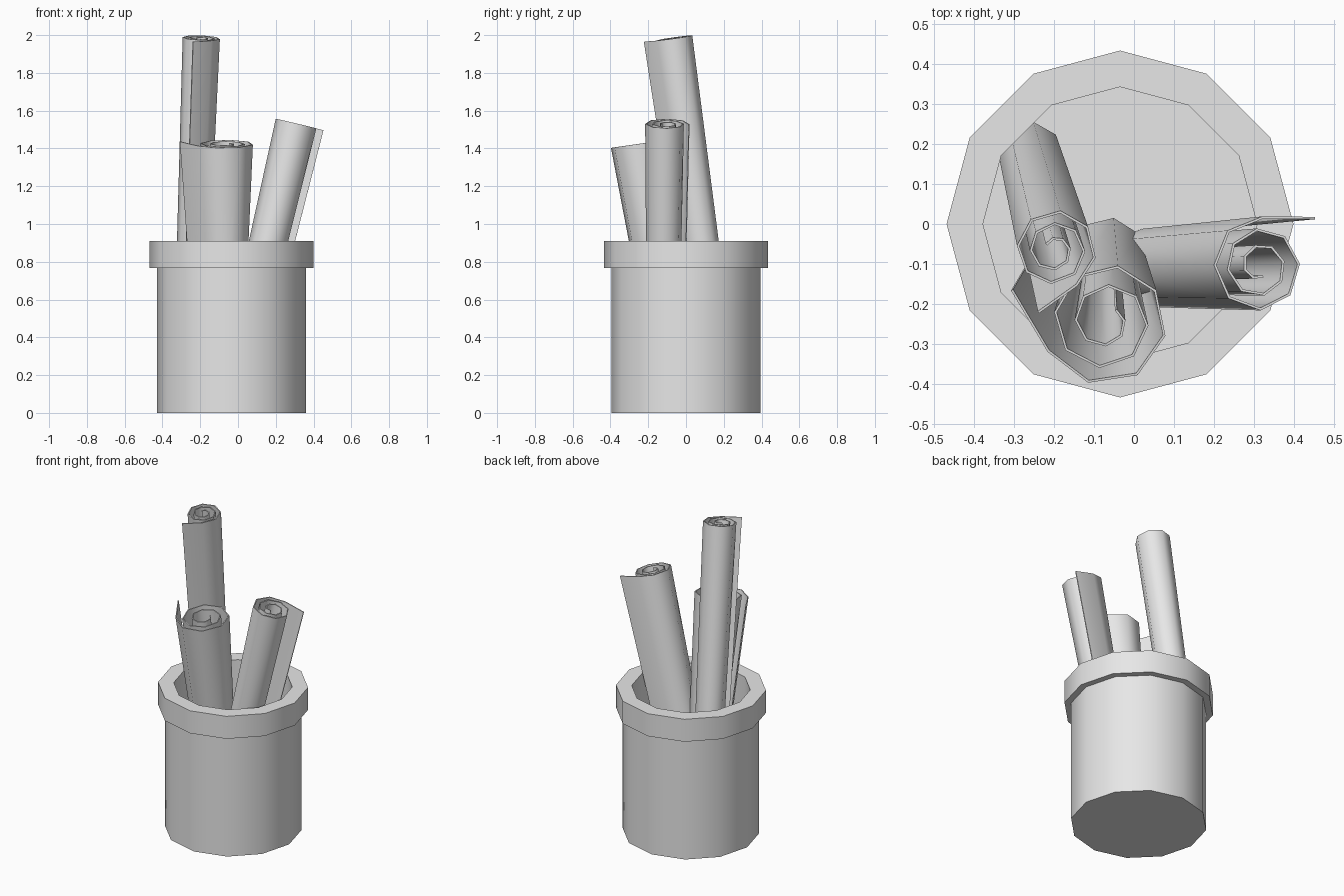
import bpy
import bmesh
import math
from mathutils import Vector

cube = bpy.data.objects.get("Cube")
if cube:
    bpy.data.objects.remove(cube, do_unlink=True)

grey = bpy.data.materials.new("plain_grey")
grey.use_nodes = True
grey.diffuse_color = (0.8, 0.8, 0.8, 1)
grey.node_tree.nodes["Principled BSDF"].inputs["Base Color"].default_value = (0.8, 0.8, 0.8, 1)


def finish(bm, name, angle):
    """Turn the bmesh into an object that is smooth up to the given angle."""
    bmesh.ops.recalc_face_normals(bm, faces=bm.faces[:])
    mesh = bpy.data.meshes.new(name)
    bm.to_mesh(mesh)
    bm.free()
    mesh.materials.append(grey)
    mesh.shade_smooth()
    mesh.set_sharp_from_angle(angle=math.radians(angle))
    obj = bpy.data.objects.new(name, mesh)
    bpy.context.collection.objects.link(obj)
    return obj


def lathe(name, profile, sides, center):
    """Closed turned shape; the first and last rings become flat caps."""
    bm = bmesh.new()
    rings = []
    for r, z in profile:
        rings.append([bm.verts.new((center + r * math.cos(2 * math.pi * k / sides),
                                    r * math.sin(2 * math.pi * k / sides), z))
                      for k in range(sides)])
    for a, b in zip(rings, rings[1:]):
        for k in range(sides):
            n = (k + 1) % sides
            bm.faces.new((a[k], a[n], b[n], b[k]))
    bm.faces.new(rings[0][::-1])
    bm.faces.new(rings[-1])
    return finish(bm, name, 35)


def scroll(name, top, bottom, size, taper, start):
    """Rolled sheet with a loose outer flap, narrowing towards its foot."""
    top, bottom = Vector(top), Vector(bottom)
    turn = Vector((0, 0, 1)).rotation_difference(top - bottom)
    bm = bmesh.new()
    rows = []
    for i in range(22):
        # Loose flap first, then a spiral winding inwards
        r = 0.25 if i == 0 else 0.168 * (1 - (i / 26) ** 1.3)
        a = math.radians(start + 46 * i)
        p = turn @ Vector((r * size * math.cos(a), r * size * math.sin(a), 0))
        rows.append((bm.verts.new(bottom + p * taper), bm.verts.new(top + p)))
    for (a, b), (c, d) in zip(rows, rows[1:]):
        bm.faces.new((a, c, d, b))
    bm.normal_update()
    bmesh.ops.solidify(bm, geom=bm.faces[:], thickness=0.006)
    return finish(bm, name, 60)


# Container with overhanging rim and raised inner floor
lathe("container", [(0.395, 0), (0.395, 0.767), (0.434, 0.767), (0.434, 0.91),
                    (0.343, 0.91), (0.343, 0.25)], 12, -0.035)

# Rolled sheets standing in the container
scroll("tall_scroll", (-0.2, -0.065, 1.985), (-0.265, 0.175, 0.26), 0.655, 0.82, 257)
scroll("wide_scroll", (-0.07, -0.243, 1.425), (-0.07, -0.075, 0.26), 1.0, 0.65, 162)
scroll("leaning_scroll", (0.315, -0.105, 1.53), (0.015, -0.115, 0.26), 0.75, 0.83, 41)
